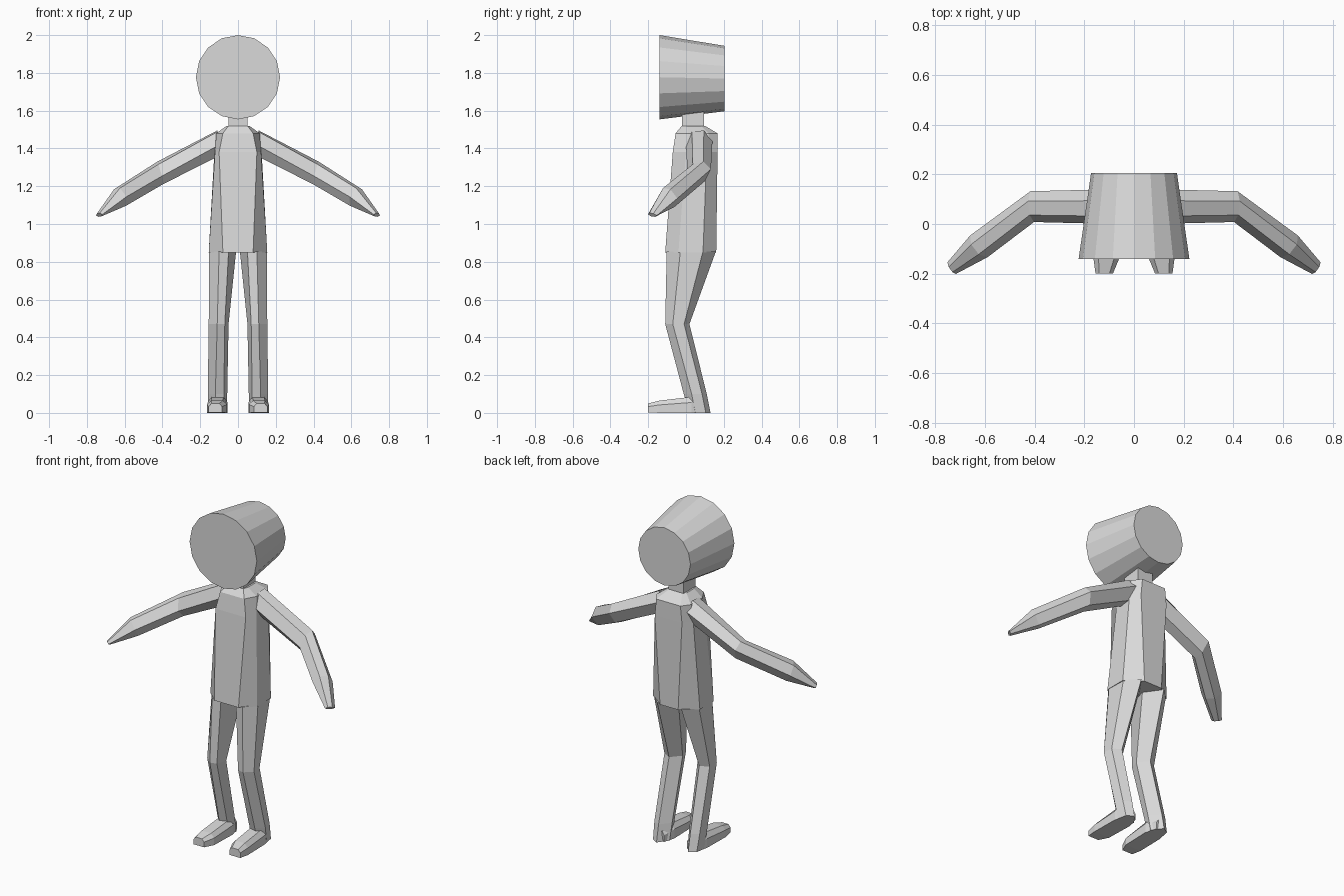
import bpy, bmesh, math
from mathutils import Vector

if "Cube" in bpy.data.objects:
    bpy.data.objects.remove(bpy.data.objects["Cube"])

grey = bpy.data.materials.new("light grey")
grey.diffuse_color = (0.7, 0.7, 0.7, 1)
grey.use_nodes = True
grey.node_tree.nodes["Principled BSDF"].inputs["Base Color"].default_value = grey.diffuse_color


def loft(name, rings, mirror=False):
    """Skin a list of equal-length rings, cap both ends, optionally mirror in x."""
    bm = bmesh.new()
    vs = [[bm.verts.new(p) for p in r] for r in rings]
    n = len(rings[0])
    for a, b in zip(vs, vs[1:]):
        for i in range(n):
            j = (i + 1) % n
            bm.faces.new((a[i], a[j], b[j], b[i]))
    bm.faces.new(vs[0])
    bm.faces.new(vs[-1])
    bmesh.ops.recalc_face_normals(bm, faces=bm.faces)
    me = bpy.data.meshes.new(name)
    bm.to_mesh(me)
    bm.free()
    me.materials.append(grey)
    ob = bpy.data.objects.new(name, me)
    bpy.context.collection.objects.link(ob)
    if mirror:
        ob.modifiers.new("mirror", 'MIRROR').use_mirror_merge = False
    return ob


def circle(y, z, r, n=16):
    return [(r * math.sin(2 * math.pi * i / n), y, z + r * math.cos(2 * math.pi * i / n))
            for i in range(n)]


def sym(z, half):
    """Horizontal ring from right-hand (x, y) points, front to back."""
    return [(x, y, z) for x, y in half] + [(-x, y, z) for x, y in reversed(half)]


def level(z, pts):
    return [(x, y, z) for x, y in pts]


def hexagon(c, across, up):
    """Six-sided section around c: pointed along 'across', flat along 'up'."""
    c, a, u = Vector(c), Vector(across), Vector(up)
    return [c + a * s + u * t for s, t in
            ((1, 0.15), (0.35, 1), (-0.55, 0.9), (-1, -0.15), (-0.4, -1), (0.5, -0.9))]


def box_ring(y, x0, x1, z0, z1):
    """Foot section with chamfered upper corners."""
    c = (x1 - x0) * 0.2
    h = z0 + (z1 - z0) * 0.65
    return [(x0, y, z0), (x1, y, z0), (x1, y, h), (x1 - c, y, z1), (x0 + c, y, z1), (x0, y, h)]


# Drum-shaped head
loft("head", [circle(-0.14, 1.777, 0.223), circle(0.205, 1.77, 0.173)])

# Neck
loft("neck", [sym(1.48, [(0.05, -0.02), (0.05, 0.095)]),
              sym(1.62, [(0.05, -0.02), (0.05, 0.095)])])

# Torso with sloping shoulder yoke
loft("torso", [
    sym(0.85, [(0.08, -0.11), (0.155, -0.04), (0.155, 0.09), (0.06, 0.16)]),
    sym(1.38, [(0.10, -0.07), (0.122, 0.0), (0.125, 0.11), (0.09, 0.167)]),
    sym(1.48, [(0.08, -0.055), (0.115, 0.01), (0.115, 0.12), (0.08, 0.167)]),
    sym(1.52, [(0.05, -0.022), (0.06, 0.01), (0.06, 0.08), (0.045, 0.10)]),
])

# Arms, bent forward at the elbow, ending in flat hands
loft("arms", [
    hexagon((0.09, 0.07, 1.435), (0, 0.07, 0), (0.02, 0, 0.06)),
    hexagon((0.41, 0.07, 1.272), (0.005, 0.062, 0.01), (0.015, 0, 0.055)),
    hexagon((0.625, -0.09, 1.14), (0.032, 0.045, -0.012), (0.02, -0.008, 0.048)),
    hexagon((0.735, -0.178, 1.048), (0.016, 0.024, -0.004), (0.006, -0.003, 0.009)),
], mirror=True)

# Legs, leaning through bent knees
loft("legs", [
    level(0.855, [(0.05, -0.09), (0.10, -0.102), (0.153, -0.03), (0.15, 0.09),
                  (0.08, 0.158), (0.01, 0.06)]),
    level(0.47, [(0.07, -0.10), (0.11, -0.11), (0.155, -0.07), (0.15, -0.01),
                 (0.10, 0.018), (0.05, -0.04)]),
    level(0.10, [(0.075, 0.0), (0.12, -0.012), (0.16, 0.03), (0.15, 0.085),
                 (0.105, 0.11), (0.057, 0.05)]),
    level(0.0, [(0.075, 0.02), (0.12, 0.02), (0.155, 0.05), (0.145, 0.105),
                (0.105, 0.13), (0.06, 0.07)]),
], mirror=True)

# Feet
loft("feet", [
    box_ring(0.10, 0.075, 0.14, 0.0, 0.06),
    box_ring(0.03, 0.055, 0.16, 0.0, 0.085),
    box_ring(-0.14, 0.06, 0.163, 0.0, 0.065),
    box_ring(-0.20, 0.085, 0.155, 0.003, 0.05),
], mirror=True)
